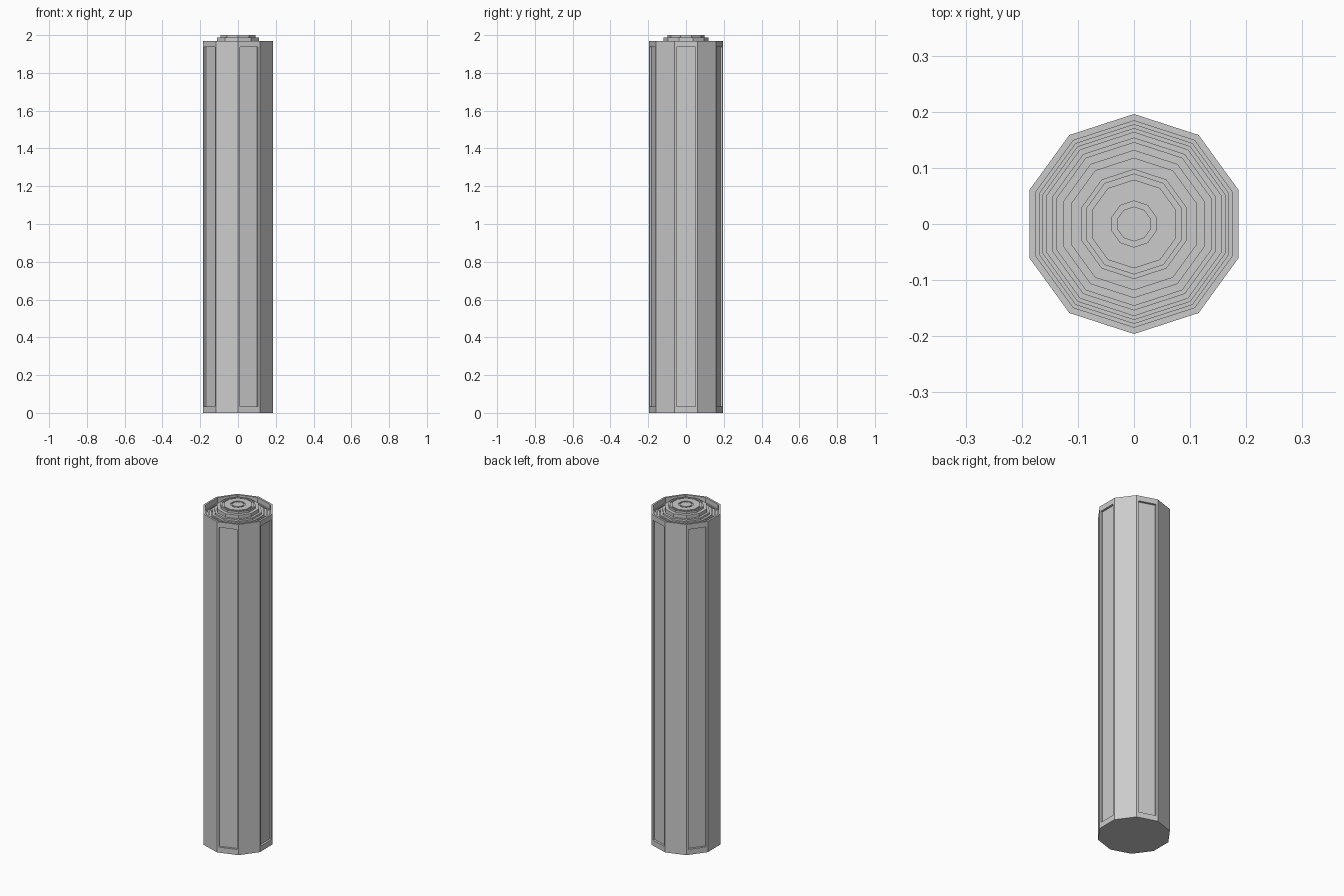
import bpy, bmesh, math

if "Cube" in bpy.data.objects:
    bpy.data.objects.remove(bpy.data.objects["Cube"])

SIDES = 10
# Radius / height of each flat ring of the stepped top, outside to inside
RINGS = [(0.196, 1.97), (0.184, 1.94), (0.177, 1.935), (0.171, 1.94),
         (0.164, 1.945), (0.154, 1.95), (0.146, 1.957), (0.132, 1.968),
         (0.118, 1.988), (0.098, 2.0), (0.089, 1.995), (0.079, 2.0),
         (0.041, 1.993), (0.031, 2.0)]


def ring(bm, r, z):
    step = 2 * math.pi / SIDES
    return [bm.verts.new((r * math.cos((k - 0.5) * step),
                          r * math.sin((k - 0.5) * step), z)) for k in range(SIDES)]


def bridge(bm, a, b):
    return [bm.faces.new((a[k], a[(k + 1) % SIDES], b[(k + 1) % SIDES], b[k]))
            for k in range(SIDES)]


bm = bmesh.new()

# Outer wall and base
loop = ring(bm, 0.196, 0)
bm.faces.new(loop[::-1])
z = RINGS[0][1]
top = ring(bm, 0.196, z)
walls = bridge(bm, loop, top)
loop = top

# Stepped concentric rings: a flat tread, then a vertical riser
for r, new_z in RINGS[1:]:
    tread = ring(bm, r, z)
    bridge(bm, loop, tread)
    loop = ring(bm, r, new_z)
    bridge(bm, tread, loop)
    z = new_z
bm.faces.new(loop)

# Long recessed panels on every other side
panels = walls[::2]
bm.normal_update()
bmesh.ops.inset_individual(bm, faces=panels, thickness=0.014)
for f in panels:
    for v in f.verts:
        v.co.z = 0.033 if v.co.z < 1 else 1.938
bm.normal_update()
bmesh.ops.inset_individual(bm, faces=panels, thickness=0.0005, depth=-0.012)

mesh = bpy.data.meshes.new("panelled_column")
bm.to_mesh(mesh)
bm.free()
bpy.context.collection.objects.link(bpy.data.objects.new("panelled_column", mesh))
